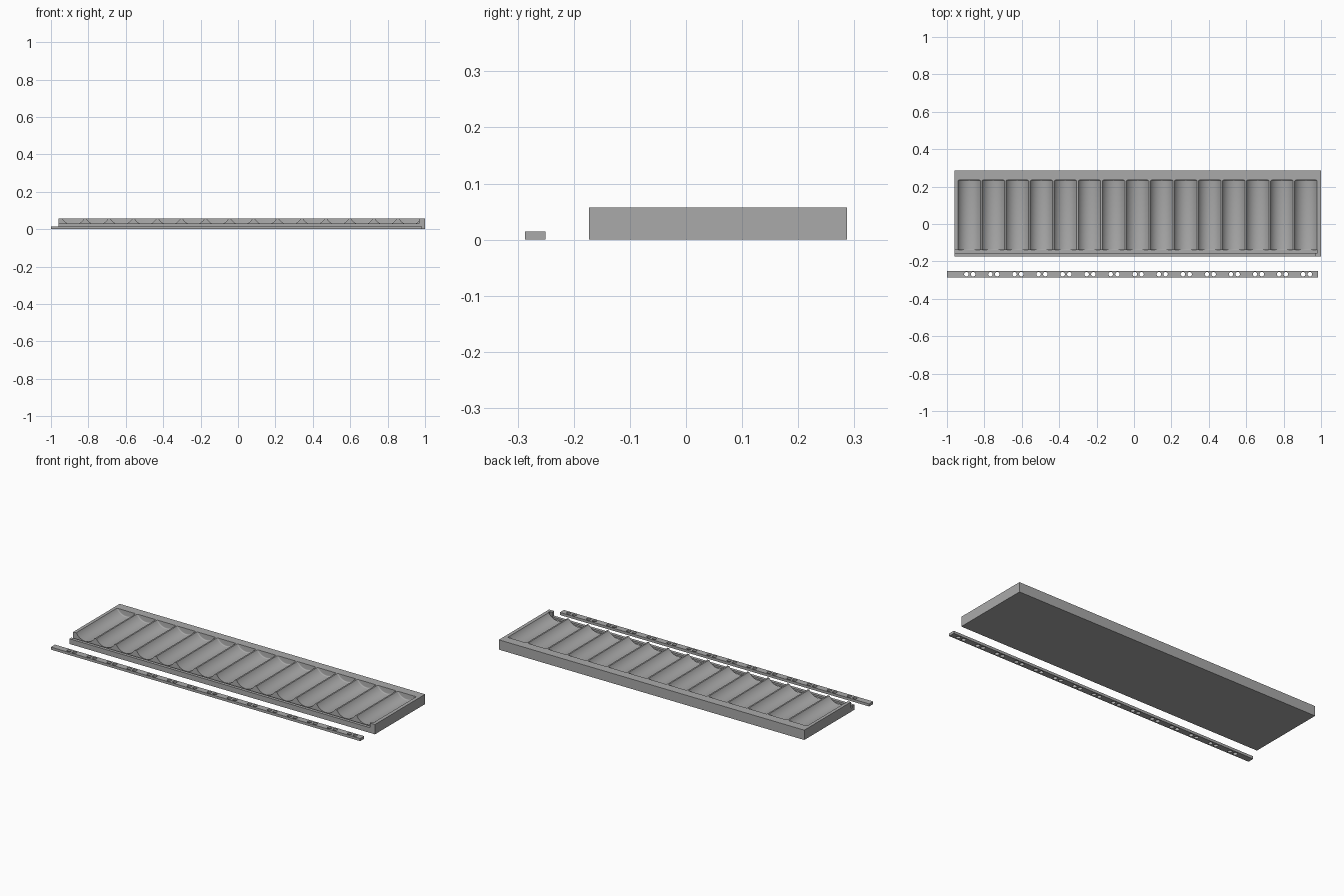
import bpy, bmesh, math

if "Cube" in bpy.data.objects:
    bpy.data.objects.remove(bpy.data.objects["Cube"])

COUNT, PITCH, FIRST = 15, 0.1286, -0.881

grey = bpy.data.materials.new("plain grey")
grey.use_nodes = True
grey.diffuse_color = (0.4, 0.4, 0.4, 1)
grey.node_tree.nodes["Principled BSDF"].inputs["Base Color"].default_value = (0.4, 0.4, 0.4, 1)


def finish(bm, name):
    bmesh.ops.recalc_face_normals(bm, faces=bm.faces)
    mesh = bpy.data.meshes.new(name)
    bm.to_mesh(mesh)
    bm.free()
    mesh.materials.append(grey)
    obj = bpy.data.objects.new(name, mesh)
    bpy.context.collection.objects.link(obj)
    return obj


def box(name, x0, x1, y0, y1, z0, z1):
    bm = bmesh.new()
    bmesh.ops.create_cube(bm, size=1)
    for v in bm.verts:
        v.co = ((x0, x1)[v.co.x > 0], (y0, y1)[v.co.y > 0], (z0, z1)[v.co.z > 0])
    return finish(bm, name)


def cut(target, cutter):
    mod = target.modifiers.new("cut", "BOOLEAN")
    mod.operation = "DIFFERENCE"
    mod.solver = "EXACT"
    mod.object = cutter
    bpy.context.view_layer.objects.active = target
    bpy.ops.object.modifier_apply(modifier=mod.name)
    bpy.data.objects.remove(cutter)


def smooth(obj):
    bpy.ops.object.select_all(action="DESELECT")
    obj.select_set(True)
    bpy.context.view_layer.objects.active = obj
    bpy.ops.object.shade_smooth_by_angle(angle=math.radians(30))


def trough_section(radius, steps=24):
    """Circular trough profile, closed above the tray."""
    half, centre = math.radians(61), 0.091
    arc = [half * (2 * i / steps - 1) for i in range(steps + 1)]
    pts = [(radius * math.sin(a), centre - radius * math.cos(a)) for a in arc]
    return pts + [(pts[-1][0], 0.08), (pts[0][0], 0.08)]


def trough_cutters(y0, y1, radius, fillet):
    """Row of troughs with rounded ends."""
    turns = [math.radians(90 * i / 4) for i in range(5)]
    ends = [(fillet * (1 - math.sin(t)), fillet * (1 - math.cos(t))) for t in turns]
    rows = [(y0 + dy, radius - dr) for dy, dr in reversed(ends)]
    rows += [(y1 - dy, radius - dr) for dy, dr in ends]
    bm = bmesh.new()
    for n in range(COUNT):
        cx = FIRST + n * PITCH
        rings = [[bm.verts.new((cx + x, y, z)) for x, z in trough_section(r)] for y, r in rows]
        for a, b in zip(rings, rings[1:]):
            for i in range(len(a)):
                j = (i + 1) % len(a)
                bm.faces.new((a[i], a[j], b[j], b[i]))
        bm.faces.new(rings[0])
        bm.faces.new(rings[-1])
    return finish(bm, "trough_cutters")


# Tray with a row of troughs
tray = box("tray", -0.96, 1.0, -0.173, 0.287, 0, 0.057)
cut(tray, trough_cutters(-0.142, 0.235, 0.069, 0.006))

# Lowered front lip, slot behind it, and full-height post at the left end
cut(tray, box("lip_cutter", -1.1, 0.967, -0.2, -0.14, 0.03, 0.1))
cut(tray, box("slot_cutter", -1.1, 0.982, -0.155, -0.14, 0.02, 0.1))
smooth(tray)

# Loose strip with a pair of holes for every trough
strip = box("strip", -1.0, 0.985, -0.287, -0.25, 0, 0.015)
bm = bmesh.new()
for n in range(COUNT):
    for side in (-1, 1):
        made = bmesh.ops.create_cone(bm, cap_ends=True, segments=24, radius1=0.012,
                                     radius2=0.012, depth=0.1)
        bmesh.ops.translate(bm, verts=made["verts"],
                            vec=(FIRST + 0.003 + n * PITCH + side * 0.018, -0.2685, 0))
cut(strip, finish(bm, "hole_cutters"))
smooth(strip)
